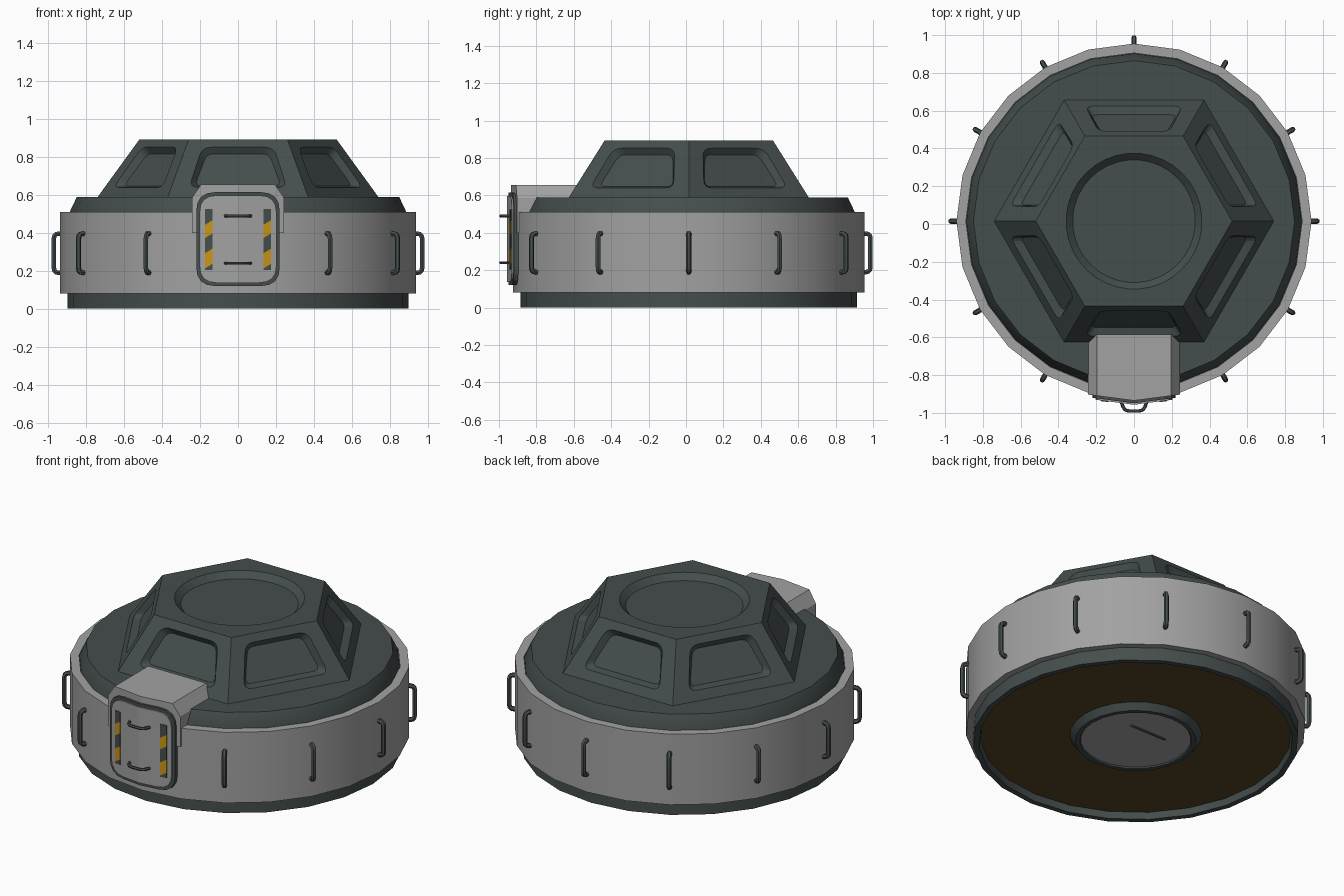
import bpy, bmesh, math
from mathutils import Vector

if "Cube" in bpy.data.objects:
    bpy.data.objects.remove(bpy.data.objects["Cube"])

CY = 0.015          # body axis sits slightly behind the origin
SIDES = 24


def material(name, rgb):
    m = bpy.data.materials.new(name)
    m.diffuse_color = (*rgb, 1)
    m.use_nodes = True
    m.node_tree.nodes["Principled BSDF"].inputs["Base Color"].default_value = m.diffuse_color
    return m


GREY = material("light grey", (0.36, 0.36, 0.36))
DARK = material("dark slate", (0.060, 0.075, 0.075))
BROWN = material("dark brown", (0.085, 0.055, 0.018))
YELLOW = material("warning yellow", (0.58, 0.30, 0.008))


def finish(name, bm, mats, smooth=False):
    bmesh.ops.remove_doubles(bm, verts=bm.verts, dist=1e-5)
    bmesh.ops.recalc_face_normals(bm, faces=bm.faces)
    me = bpy.data.meshes.new(name)
    bm.to_mesh(me)
    bm.free()
    ob = bpy.data.objects.new(name, me)
    bpy.context.collection.objects.link(ob)
    for m in mats:
        me.materials.append(m)
    if smooth:
        bpy.ops.object.select_all(action='DESELECT')
        ob.select_set(True)
        bpy.context.view_layer.objects.active = ob
        bpy.ops.object.shade_smooth_by_angle(angle=math.radians(30))
    return ob


def face(bm, pts, mat=0):
    f = bm.faces.new([bm.verts.new(p) for p in pts])
    f.material_index = mat


def lathe(name, profile, mats, closed=False):
    """Spin (radius, z, material) points; radius 0 ends become discs."""
    bm = bmesh.new()
    n = len(profile)

    def at(r, z, k):
        a = 2 * math.pi * k / SIDES
        return (r * math.cos(a), CY + r * math.sin(a), z)

    for i in range(n if closed else n - 1):
        (r0, z0, m), (r1, z1, _) = profile[i], profile[(i + 1) % n]
        if r0 == 0 or r1 == 0:
            r, z = max((r0, z0), (r1, z1))
            face(bm, [at(r, z, k) for k in range(SIDES)], m)
            continue
        for k in range(SIDES):
            face(bm, [at(r0, z0, k), at(r0, z0, k + 1), at(r1, z1, k + 1), at(r1, z1, k)], m)
    return finish(name, bm, mats, True)


# Main body: dome deck, foot, recessed brown underside and central hub
lathe("body", [(0, 0.59, 0), (0.85, 0.59, 0), (0.888, 0.51, 0), (0.888, 0.30, 0),
               (0.90, 0.30, 0), (0.90, 0, 0), (0.868, 0, 0), (0.86, 0.04, 1),
               (0.365, 0.04, 0), (0.335, 0.002, 0), (0.31, 0.002, 0),
               (0.305, 0.01, 2), (0, 0.01, 2)], [DARK, BROWN, GREY])

# Light grey armour ring
lathe("outer_ring", [(0.94, 0.08, 0), (0.94, 0.51, 0), (0.89, 0.51, 0), (0.89, 0.08, 0)],
      [GREY], closed=True)


def fill_around(bm, corners, groups):
    """Flat border between corner points and the opening's point groups."""
    n = len(corners)
    for i in range(n):
        g, j = groups[i], (i + 1) % n
        for a, b in zip(g, g[1:]):
            face(bm, [corners[i], a, b])
        face(bm, [corners[i], g[-1], groups[j][0], corners[j]])


def recess(bm, upper, lower):
    """Sloped wall and floor from one loop to a deeper loop."""
    n = len(upper)
    for i in range(n):
        j = (i + 1) % n
        face(bm, [upper[i], upper[j], lower[j], lower[i]])
    face(bm, lower)


def rounded(pts, r, steps=4):
    """Round polygon corners; returns one group of points per corner."""
    out = []
    for i, p in enumerate(pts):
        p = Vector(p)
        a = p + (Vector(pts[i - 1]) - p).normalized() * r
        b = p + (Vector(pts[(i + 1) % len(pts)]) - p).normalized() * r
        out.append([a * (1 - t) ** 2 + p * 2 * t * (1 - t) + b * t * t
                    for t in [k / steps for k in range(steps + 1)]])
    return out


def flat(groups):
    return [p for g in groups for p in g]


# Hexagonal turret with six recessed panels and a round dish on top
def polar(r, deg, z):
    a = math.radians(deg)
    return Vector((r * math.cos(a), CY + r * math.sin(a), z))


RB, RT, ZB, ZT = 0.74, 0.52, 0.59, 0.893
bm = bmesh.new()
for k in range(6):
    d = 60 * k
    quad = [polar(RB, d, ZB), polar(RB, d + 60, ZB), polar(RT, d + 60, ZT), polar(RT, d, ZT)]
    base = (quad[0] + quad[1]) / 2
    u = (quad[1] - quad[0]).normalized()
    v = (quad[2] + quad[3]) / 2 - base
    inward = -u.cross(v).normalized()

    def panel(wb, wt, s0, s1, r, depth):
        return rounded([base + u * x + v * s + inward * depth
                        for x, s in [(-wb, s0), (wb, s0), (wt, s1), (-wt, s1)]], r)

    rim = panel(0.258, 0.188, 0.165, 0.865, 0.05, 0)
    floor = panel(0.228, 0.165, 0.25, 0.81, 0.04, 0.035)
    fill_around(bm, quad, rim)
    recess(bm, flat(rim), flat(floor))
offsets = (-25, -15, -5, 5, 15, 25)
dish = [[polar(0.36, 60 * k + o, ZT) for o in offsets] for k in range(6)]
dish_floor = [polar(0.325, 60 * k + o, ZT - 0.035) for k in range(6) for o in offsets]
fill_around(bm, [polar(RT, 60 * k, ZT) for k in range(6)], dish)
recess(bm, flat(dish), dish_floor)
face(bm, [polar(RB, 60 * k, ZB) for k in range(6)])
finish("hex_turret", bm, [DARK])

# Front parts follow the two ring facets that meet at x = 0
BEND = math.tan(math.radians(7.5))


def bent_prism(bm, pts, y0, y1, mat=0, bend_back=True):
    fr = [(x, y0 + BEND * abs(x), z) for x, z in pts]
    bk = [(x, y1 + (BEND * abs(x) if bend_back else 0), z) for x, z in pts]
    face(bm, fr, mat)
    face(bm, bk, mat)
    for i in range(len(pts)):
        j = (i + 1) % len(pts)
        if pts[i][0] == 0 and pts[j][0] == 0:
            continue        # open seam where both halves meet
        face(bm, [fr[i], fr[j], bk[j], bk[i]], mat)


def mirrored_prism(name, half, y0, y1, mat, bend_back=True):
    bm = bmesh.new()
    for s in (1, -1):
        bent_prism(bm, [(s * x, z) for x, z in half], y0, y1, 0, bend_back)
    finish(name, bm, [mat])


def door_half(w, z0, z1, r):
    g = rounded([(0, z0), (w, z0), (w, z1), (0, z1)], r)
    return [(0, z0)] + [tuple(p) for p in g[1] + g[2]] + [(0, z1)]


mirrored_prism("door_hood", [(0, 0.40), (0.243, 0.40), (0.243, 0.585), (0.195, 0.655), (0, 0.655)],
               -0.935, -0.585, GREY, False)
mirrored_prism("door_gasket", door_half(0.22, 0.12, 0.615, 0.10), -0.949, -0.88, DARK)
mirrored_prism("door_panel", door_half(0.203, 0.137, 0.598, 0.09), -0.957, -0.90, GREY)

# Hazard stripes: thin slanted plates on both sides of the door
levels = [0.205, 0.225, 0.305, 0.385, 0.455, 0.525]
bm = bmesh.new()
for x0 in (-0.174, 0.135):
    x1 = x0 + 0.039
    for i in range(5):
        a, b = levels[i], levels[i + 1]
        sa, sb = (0 if i == 0 else 0.012), (0 if i == 4 else 0.012)
        bent_prism(bm, [(x0, a - sa), (x1, a + sa), (x1, b + sb), (x0, b - sb)],
                   -0.961, -0.955, i % 2)
finish("hazard_stripes", bm, [DARK, YELLOW])


# Bent rod handles
def rod(name, pts, radius, corner):
    groups = rounded(pts, corner, 3)
    path = [Vector(pts[0])] + groups[1] + groups[2] + [Vector(pts[3])]
    cu = bpy.data.curves.new(name, 'CURVE')
    cu.dimensions = '3D'
    cu.bevel_depth = radius
    cu.bevel_resolution = 1
    cu.use_fill_caps = True
    sp = cu.splines.new('POLY')
    sp.points.add(len(path) - 1)
    for p, q in zip(sp.points, path):
        p.co = (*q, 1)
    ob = bpy.data.objects.new(name, cu)
    bpy.context.collection.objects.link(ob)
    cu.materials.append(DARK)
    bpy.ops.object.select_all(action='DESELECT')
    ob.select_set(True)
    bpy.context.view_layer.objects.active = ob
    bpy.ops.object.convert(target='MESH')
    bpy.ops.object.shade_smooth_by_angle(angle=math.radians(50))


for k in range(12):
    if k != 9:          # the door takes the front position
        rod(f"ring_handle_{k}", [polar(r, 30 * k, z) for r, z in
            [(0.92, 0.19), (0.971, 0.19), (0.971, 0.396), (0.92, 0.396)]], 0.014, 0.025)
for name, z in (("door_handle_upper", 0.49), ("door_handle_lower", 0.24)):
    rod(name, [(-0.068, -0.94, z), (-0.05, -0.99, z), (0.05, -0.99, z), (0.068, -0.94, z)], 0.009, 0.025)

# Underside hatch handle
rod("hatch_handle", [(-0.12, 0.12, 0.03), (-0.12, 0.12, 0.009), (0.12, 0.12, 0.009), (0.12, 0.12, 0.03)],
    0.008, 0.008)
